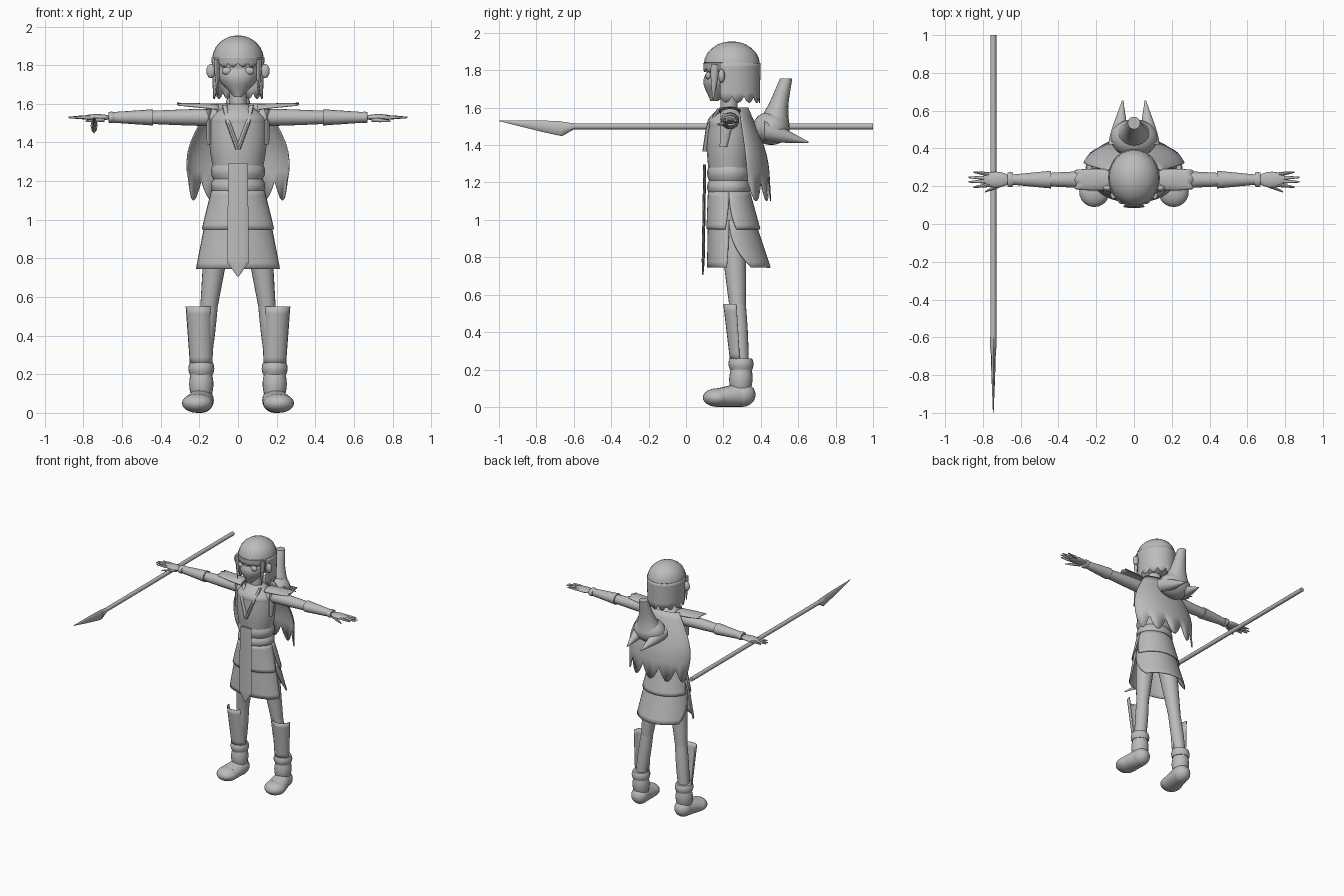
import bpy
import bmesh
from math import cos, sin, pi, radians
from mathutils import Vector

cube = bpy.data.objects.get("Cube")
if cube:
    bpy.data.objects.remove(cube, do_unlink=True)

clay = bpy.data.materials.new("plain_grey")
clay.use_nodes = True
clay.diffuse_color = (0.5, 0.5, 0.5, 1)
clay.node_tree.nodes["Principled BSDF"].inputs["Base Color"].default_value = clay.diffuse_color

FRONT, BACK, UP = radians(-90), radians(90), radians(90)
HALF_TURN, FULL_TURN = 90, 180


def finish(name, bm, mirror, thickness=0):
    """Turn the bmesh into a smooth shaded grey object."""
    bmesh.ops.recalc_face_normals(bm, faces=bm.faces)
    mesh = bpy.data.meshes.new(name)
    bm.to_mesh(mesh)
    bm.free()
    mesh.materials.append(clay)
    part = bpy.data.objects.new(name, mesh)
    bpy.context.collection.objects.link(part)
    bpy.ops.object.select_all(action="DESELECT")
    part.select_set(True)
    bpy.context.view_layer.objects.active = part
    bpy.ops.object.shade_smooth_by_angle(angle=radians(45))
    if thickness:
        solid = part.modifiers.new("thickness", "SOLIDIFY")
        solid.thickness = thickness
        solid.offset = 0
    if mirror:
        part.modifiers.new("mirror", "MIRROR")


def ball(name, centre, size, mirror=False, dome=False):
    """Ellipsoid, or only its upper half."""
    bm = bmesh.new()
    bmesh.ops.create_uvsphere(bm, u_segments=24, v_segments=12, radius=1)
    if dome:
        lower = [v for v in bm.verts if v.co.z < -0.01]
        bmesh.ops.delete(bm, geom=lower, context="VERTS")
    bmesh.ops.scale(bm, vec=size, verts=bm.verts)
    bmesh.ops.translate(bm, vec=centre, verts=bm.verts)
    finish(name, bm, mirror)


def pair(size):
    return Vector(size if isinstance(size, tuple) else (size, size))


def loft(name, start, end, size, end_size=None, bulge=0.0, mirror=False, sides=20,
         facing=FRONT, spread=FULL_TURN, end_spread=None, lobes=0, depth=0.0):
    """Elliptical tube from start to end; a spread under a full turn gives a thin sheet."""
    start, end = Vector(start), Vector(end)
    path = end - start
    main = max(range(3), key=lambda k: abs(path[k]))
    first, second = [k for k in range(3) if k != main]
    size = pair(size)
    end_size = pair(end_size) if end_size else size
    end_spread = end_spread or spread
    closed = spread == FULL_TURN
    columns = sides if closed else sides + 1
    steps = 8
    bm = bmesh.new()
    rows = []
    for step in range(steps + 1):
        t = step / steps
        radius = size.lerp(end_size, t) * (1 + bulge * sin(pi * t))
        reach = radians(spread + (end_spread - spread) * t * t)
        row = []
        for i in range(columns):
            angle = facing + reach * (2 * i / sides - 1)
            point = start + path * t
            point[first] += radius.x * cos(angle)
            point[second] += radius.y * sin(angle)
            if step == steps:
                point += path.normalized() * depth * abs(sin(pi * lobes * i / sides))
            row.append(bm.verts.new(point))
        rows.append(row)
    for low, high in zip(rows, rows[1:]):
        for i in range(sides):
            j = (i + 1) % columns
            bm.faces.new((low[i], low[j], high[j], high[i]))
    if closed:
        bm.faces.new(rows[0])
        bm.faces.new(rows[-1])
    finish(name, bm, mirror, 0 if closed else 0.006)


def on_body(z):
    return (0, 0.23, z)


def on_head(z):
    return (0, 0.245, z)


def on_arm(x):
    return (x, 0.235, 1.53)


def on_spear(y):
    return (-0.745, y, 1.5)


# Head and face
ball("skull", (0, 0.24, 1.8), (0.12, 0.133, 0.13))
loft("face", (0, 0.15, 1.635), (0, 0.235, 1.78), 0.02, (0.12, 0.13), bulge=0.25)
ball("eye", (0.058, 0.12, 1.77), (0.026, 0.015, 0.02), mirror=True)
ball("ear", (0.14, 0.19, 1.77), (0.024, 0.018, 0.037), mirror=True)
ball("nose", (0, 0.108, 1.735), (0.01, 0.015, 0.012))
loft("neck", on_body(1.56), on_body(1.7), 0.045)

# Hair
ball("hair_cap", on_head(1.83), (0.134, 0.15, 0.125), dome=True)
loft("hair_back", on_head(1.84), on_head(1.66), (0.134, 0.15), (0.127, 0.148),
     sides=36, facing=BACK, spread=115, lobes=9, depth=0.035)
loft("fringe", on_head(1.84), on_head(1.81), (0.134, 0.15), (0.13, 0.148),
     sides=36, facing=FRONT, spread=70, lobes=6, depth=0.02)
loft("side_lock", (0.11, 0.155, 1.83), (0.105, 0.145, 1.64), (0.014, 0.022), 0.003,
     bulge=0.3, mirror=True, sides=8)

# Tunic, collar and belts
loft("tunic", on_body(1.27), on_body(1.5), (0.13, 0.11), (0.148, 0.115), bulge=0.06)
loft("yoke", on_body(1.5), on_body(1.6), (0.148, 0.115), 0.05, bulge=0.25)
collar = [(0, 0.1, 1.365), (0.05, 0.12, 1.5), (0.07, 0.18, 1.595)]
for lower, upper in zip(collar, collar[1:]):
    loft("collar_edge", lower, upper, 0.013, mirror=True, sides=8)
loft("upper_belt", on_body(1.21), on_body(1.29), (0.128, 0.107), bulge=0.1)
loft("lower_belt", on_body(1.14), on_body(1.21), (0.128, 0.107), bulge=0.1)
loft("sash", (0, 0.1, 1.295), (0, 0.092, 0.78), (0.05, 0.008), (0.057, 0.008), sides=12)
loft("sash_point", (0, 0.092, 0.78), (0, 0.09, 0.705), (0.057, 0.008), 0.003, sides=12)

# Skirt layers, slit at the sides
ball("hips", on_body(1.03), (0.14, 0.1, 0.15))
loft("upper_skirt_front", on_body(1.15), on_body(0.95), (0.135, 0.11), (0.187, 0.118),
     facing=FRONT, spread=HALF_TURN, end_spread=80)
loft("upper_skirt_back", on_body(1.15), on_body(0.95), (0.135, 0.11), (0.187, 0.165),
     facing=BACK, spread=HALF_TURN, end_spread=76)
loft("lower_skirt_front", on_body(1), on_body(0.745), (0.165, 0.11), (0.216, 0.115),
     facing=FRONT, spread=HALF_TURN, end_spread=84)
loft("lower_skirt_back", on_body(1), on_body(0.745), (0.165, 0.135), (0.218, 0.22),
     facing=BACK, spread=HALF_TURN, end_spread=57)

# Legs, shin guards and boots
knee, ankle, toe = (0.15, 0.275, 0.55), (0.19, 0.295, 0.2), (0.21, 0.17, 0.05)
loft("thigh", (0.1, 0.25, 0.95), knee, 0.072, 0.045, mirror=True)
ball("knee", knee, (0.045, 0.045, 0.045), mirror=True)
loft("shin", knee, ankle, 0.045, 0.04, bulge=0.1, mirror=True)
loft("shin_guard", (0.2, 0.27, 0.55), (0.19, 0.288, 0.25), 0.068, (0.056, 0.05),
     mirror=True, sides=10, facing=FRONT, spread=HALF_TURN)
loft("boot_cuff", ankle, (0.19, 0.293, 0.26), 0.06, bulge=0.12, mirror=True)
loft("boot_ankle", (0.19, 0.292, 0.1), ankle, 0.056, bulge=0.12, mirror=True)
ball("boot_heel", (0.19, 0.3, 0.065), (0.065, 0.072, 0.065), mirror=True)
loft("boot_instep", (0.19, 0.3, 0.065), toe, 0.065, (0.08, 0.05), mirror=True)
ball("boot_toe", toe, (0.08, 0.08, 0.05), mirror=True)

# Arms and hands
loft("arm", on_arm(0.11), on_arm(0.67), (0.05, 0.046), 0.022, bulge=0.08, mirror=True)
loft("forearm_guard", on_arm(0.44), on_arm(0.64), (0.048, 0.042), 0.028,
     mirror=True, sides=14)
loft("wrist_band", on_arm(0.64), on_arm(0.67), (0.036, 0.027), bulge=0.1, mirror=True)
ball("palm", on_arm(0.73), (0.075, 0.042, 0.017), mirror=True)
for label, fan in zip(("index", "middle", "ring", "little"), (-1, -0.3, 0.3, 1)):
    root, tip = Vector(on_arm(0.76)), Vector(on_arm(0.88 - 0.03 * fan * fan))
    root.y += 0.027 * fan
    tip.y += 0.04 * fan
    loft(label + "_finger", root, tip, 0.011, 0.004, bulge=0.2, mirror=True, sides=8)
loft("thumb", (0.69, 0.215, 1.52), (0.79, 0.17, 1.51), 0.013, 0.004, bulge=0.2,
     mirror=True, sides=8)

# Shoulder flaps, armhole straps and feathered cape
loft("shoulder_flap", (0.1, 0.235, 1.57), (0.3, 0.235, 1.59), (0.05, 0.025), (0.05, 0.012),
     bulge=0.1, mirror=True, facing=UP, spread=HALF_TURN, lobes=3, depth=0.015)
loft("armhole_strap", (0.15, 0.2, 1.39), (0.15, 0.225, 1.57), (0.012, 0.02), (0.016, 0.04),
     mirror=True, sides=10)
loft("cape", (0, 0.27, 1.6), (0, 0.3, 1.2), (0.14, 0.06), (0.26, 0.145), bulge=0.25,
     sides=40, facing=BACK, spread=78, lobes=5, depth=0.1)

# Hood hanging on the back, with two pointed ears and a raised tip
ball("hood", (0, 0.455, 1.49), (0.125, 0.1, 0.09))
loft("hood_tip", (0, 0.46, 1.5), (0, 0.535, 1.755), (0.11, 0.095), 0.033, bulge=-0.2)
loft("hood_ear", (0.085, 0.42, 1.48), (0.06, 0.655, 1.415), 0.055, 0.004,
     bulge=0.2, mirror=True, sides=10)

# Spear held level in the right hand
loft("spear_shaft", on_spear(-0.6), on_spear(1), 0.016, sides=12)
loft("spear_socket", on_spear(-0.6), (-0.745, -0.66, 1.487), 0.016, (0.018, 0.038), sides=8)
loft("spear_blade", (-0.745, -0.66, 1.487), (-0.745, -1, 1.53), (0.014, 0.04), 0.002,
     bulge=0.1, sides=8)
